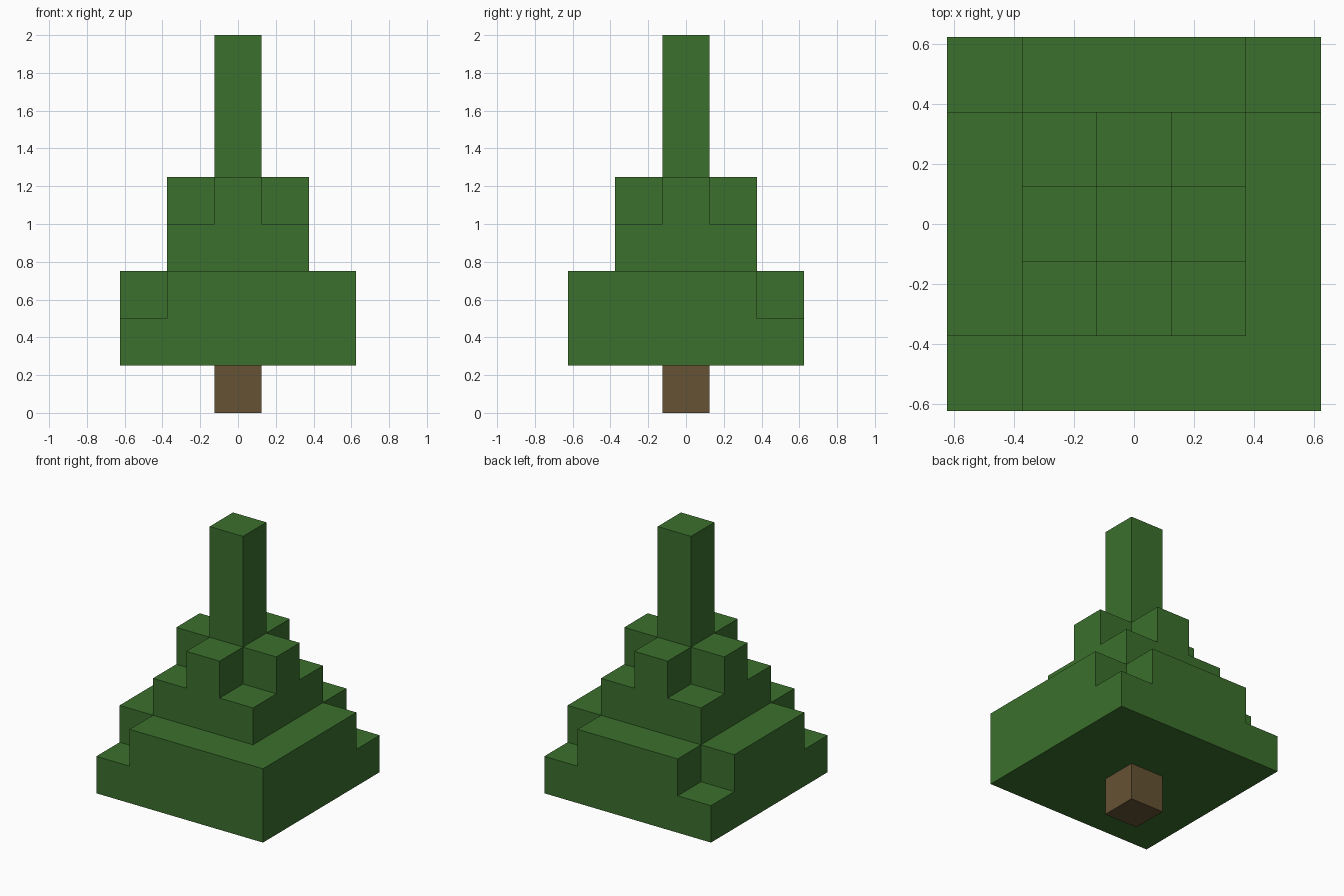
import bpy
import bmesh
from mathutils import Vector

CELL = 0.25  # edge length of one block

cube = bpy.data.objects.get("Cube")
if cube:
    bpy.data.objects.remove(cube, do_unlink=True)


def make_material(name, rgb):
    mat = bpy.data.materials.new(name)
    mat.use_nodes = True
    color = (*rgb, 1.0)
    mat.diffuse_color = color
    mat.node_tree.nodes["Principled BSDF"].inputs["Base Color"].default_value = color
    return mat


def square(radius, level, missing=()):
    """One layer of blocks, with the listed corners (by sign) left out."""
    span = range(-radius, radius + 1)
    gaps = {(sx * radius, sy * radius) for sx, sy in missing}
    return {(x, y, level) for x in span for y in span if (x, y) not in gaps}


def build_part(name, cells, solid, mat):
    """Mesh the outer faces of some blocks, skipping faces hidden by neighbours."""
    bm = bmesh.new()
    for cell in cells:
        centre = Vector(cell) + Vector((0, 0, 0.5))
        for axis in range(3):
            for sign in (-1, 1):
                step = Vector((0, 0, 0))
                step[axis] = sign
                if tuple(int(c) for c in Vector(cell) + step) in solid:
                    continue
                u, v = Vector((0, 0, 0)), Vector((0, 0, 0))
                u[(axis + 1) % 3] = 0.5
                v[(axis + 2) % 3] = 0.5 * sign
                mid = centre + step * 0.5
                corners = (mid - u - v, mid + u - v, mid + u + v, mid - u + v)
                bm.faces.new([bm.verts.new(c * CELL) for c in corners])
    # Weld the blocks and merge coplanar faces
    bmesh.ops.remove_doubles(bm, verts=bm.verts[:], dist=0.001)
    bmesh.ops.dissolve_limit(bm, angle_limit=0.01, verts=bm.verts[:], edges=bm.edges[:])
    mesh = bpy.data.meshes.new(name)
    bm.to_mesh(mesh)
    bm.free()
    mesh.materials.append(mat)
    bpy.context.collection.objects.link(bpy.data.objects.new(name, mesh))


bark = make_material("bark_brown", (0.133, 0.084, 0.033))
leaf = make_material("leaf_green", (0.044, 0.162, 0.026))

# The lower tier keeps its front left corner; the upper tier loses all four
three_corners = [(-1, -1), (-1, 1), (1, 1)]
all_corners = three_corners + [(1, -1)]

parts = {
    "trunk": (square(0, 0), bark),
    "lower_foliage": (square(2, 1) | square(2, 2, three_corners), leaf),
    "upper_foliage": (square(1, 3) | square(1, 4, all_corners), leaf),
    "treetop": (square(0, 5) | square(0, 6) | square(0, 7), leaf),
}
solid = set().union(*(cells for cells, _ in parts.values()))

for name, (cells, mat) in parts.items():
    build_part(name, cells, solid, mat)
